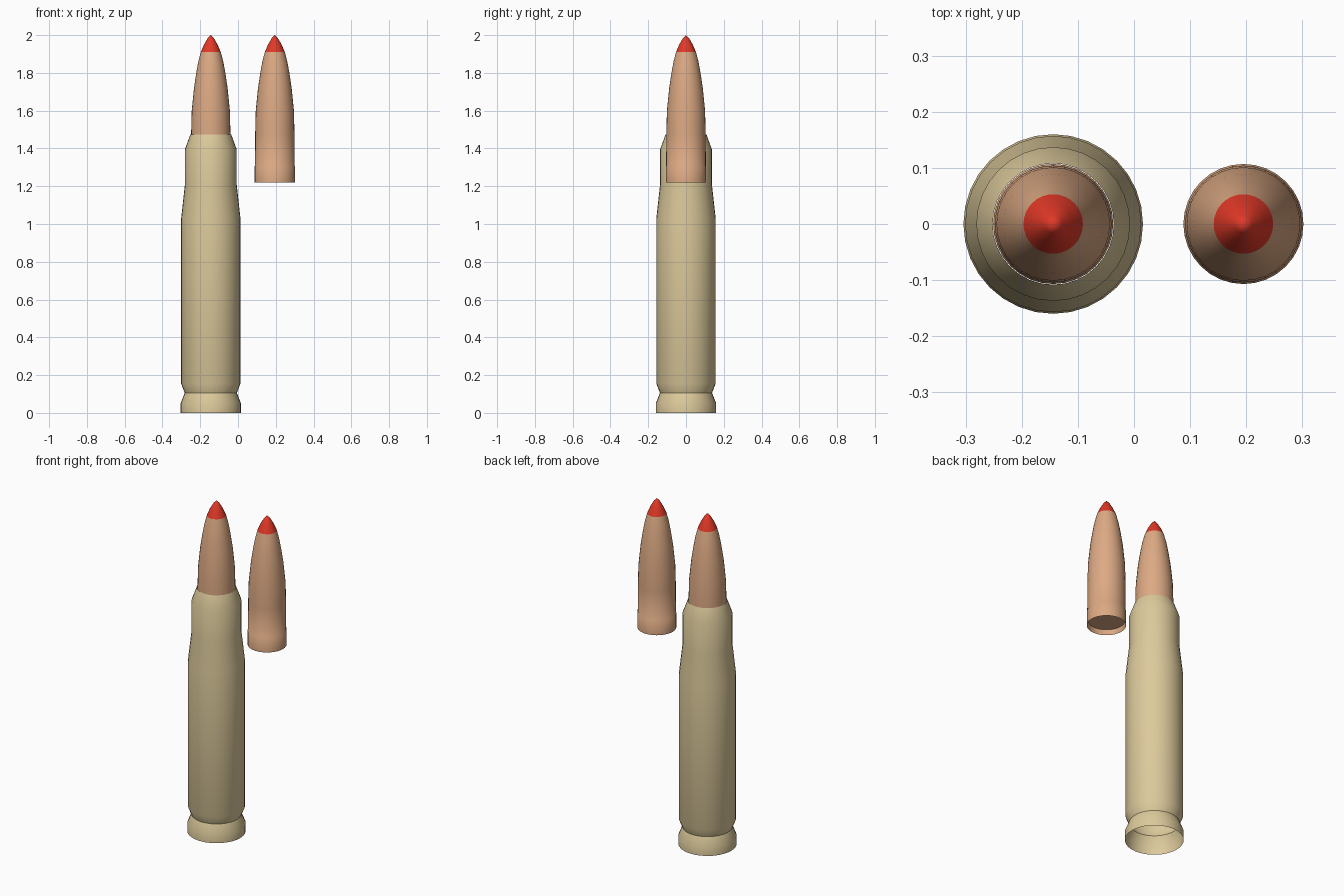
import bpy, bmesh, math

if "Cube" in bpy.data.objects:
    bpy.data.objects.remove(bpy.data.objects["Cube"])

SIDES = 32


def material(name, color):
    m = bpy.data.materials.new(name)
    m.diffuse_color = (*color, 1)
    m.use_nodes = True
    m.node_tree.nodes["Principled BSDF"].inputs["Base Color"].default_value = m.diffuse_color
    return m


def lathe(name, profile, x, mat):
    """Revolve (radius, z) points about a vertical axis at x."""
    bm = bmesh.new()
    rings = []
    for r, z in profile:
        if r == 0:
            rings.append([bm.verts.new((0, 0, z))] * SIDES)
        else:
            rings.append([bm.verts.new((r * math.cos(2 * math.pi * i / SIDES),
                                        r * math.sin(2 * math.pi * i / SIDES), z))
                          for i in range(SIDES)])
    for a, b in zip(rings, rings[1:]):
        for i in range(SIDES):
            j = (i + 1) % SIDES
            bm.faces.new(list(dict.fromkeys((a[i], a[j], b[j], b[i]))))
    me = bpy.data.meshes.new(name)
    bm.to_mesh(me)
    bm.free()
    me.materials.append(mat)
    ob = bpy.data.objects.new(name, me)
    bpy.context.collection.objects.link(ob)
    ob.location.x = x
    bpy.ops.object.select_all(action='DESELECT')
    ob.select_set(True)
    bpy.context.view_layer.objects.active = ob
    bpy.ops.object.shade_smooth_by_angle(angle=math.radians(35))
    return ob


brass = material("brass", (0.72, 0.59, 0.33))
copper = material("copper", (0.72, 0.40, 0.23))
red = material("red", (0.75, 0.04, 0.02))

# Open-bottomed case: rim, groove, body, shoulder and mouth
lathe("case", [(0.16, 0), (0.16, 0.05), (0.138, 0.106), (0.157, 0.155),
               (0.157, 1.03), (0.137, 1.21), (0.137, 1.395), (0.108, 1.475)],
      -0.144, brass)

# Seated and loose projectiles share one shape
for label, x in (("seated", -0.144), ("loose", 0.195)):
    lathe(label + "_projectile",
          [(0, 1.25), (0.1, 1.25), (0.107, 1.22), (0.107, 1.305), (0.105, 1.308),
           (0.104, 1.48), (0.101, 1.6), (0.089, 1.72), (0.077, 1.8), (0.066, 1.86),
           (0.053, 1.91)], x, copper)
    lathe(label + "_tip", [(0.053, 1.91), (0.036, 1.95), (0.016, 1.984), (0, 2)], x, red)
